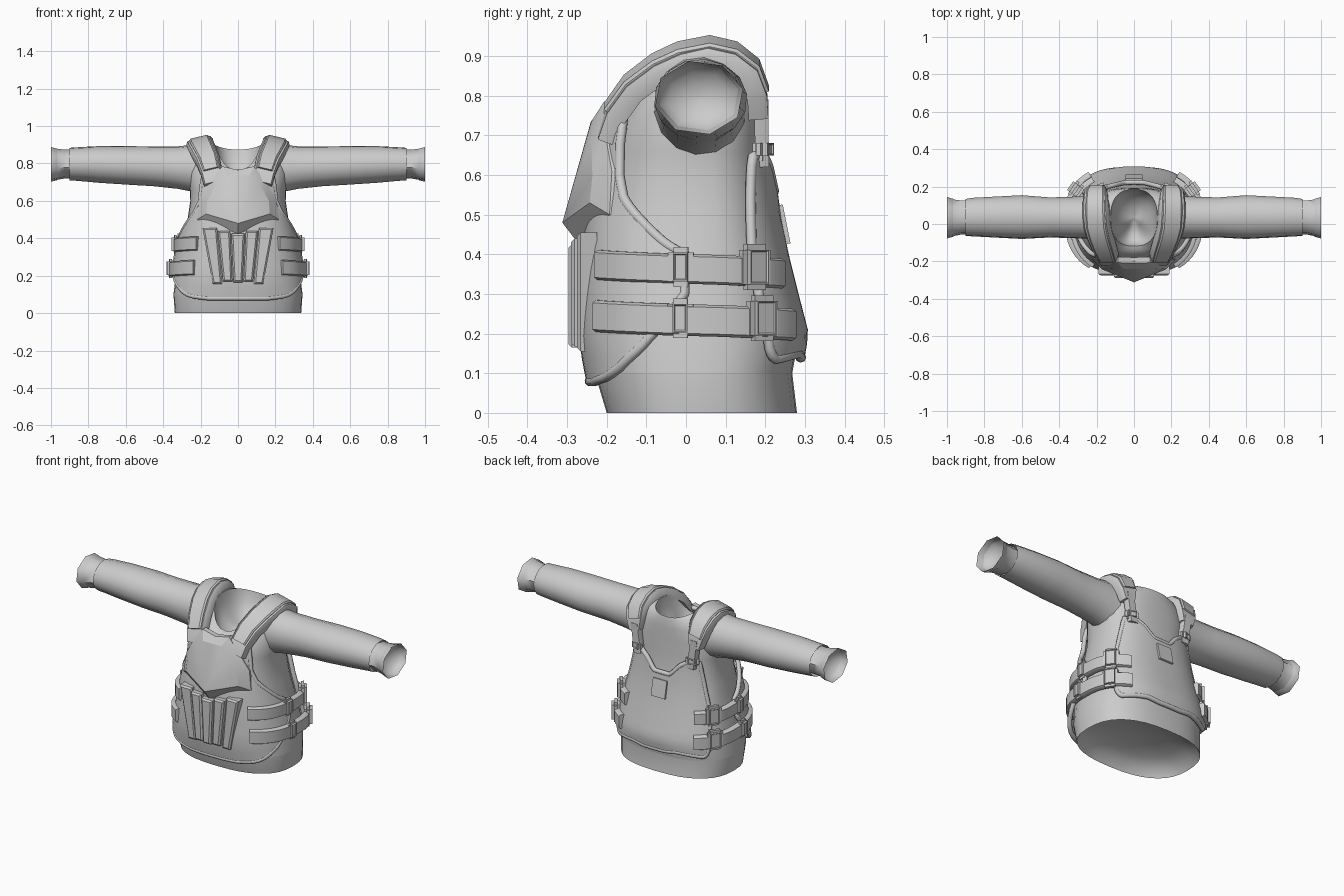
import bpy, bmesh, math
from mathutils import Vector, Matrix

cube = bpy.data.objects.get("Cube")
if cube:
    bpy.data.objects.remove(cube)

grey = bpy.data.materials.new("cloth grey")
grey.use_nodes = True
grey.diffuse_color = (0.6, 0.6, 0.6, 1)
grey.node_tree.nodes["Principled BSDF"].inputs["Base Color"].default_value = (0.6, 0.6, 0.6, 1)


def finish(name, bm, angle=40):
    bmesh.ops.recalc_face_normals(bm, faces=bm.faces)
    me = bpy.data.meshes.new(name)
    bm.to_mesh(me)
    bm.free()
    me.materials.append(grey)
    me.shade_smooth()
    me.set_sharp_from_angle(angle=math.radians(angle))
    ob = bpy.data.objects.new(name, me)
    bpy.context.collection.objects.link(ob)
    return ob


def loft(name, rings, closed=True, caps=False, angle=40):
    bm = bmesh.new()
    rows = [[bm.verts.new(p) for p in r] for r in rings]
    n = len(rows[0])
    for a, b in zip(rows, rows[1:]):
        for i in range(n if closed else n - 1):
            j = (i + 1) % n
            bm.faces.new((a[i], a[j], b[j], b[i]))
    if caps:
        bm.faces.new(rows[0])
        bm.faces.new(rows[-1])
    return finish(name, bm, angle)


def hollow(name, ring, depth):
    """Concave lining that closes an opening."""
    ring = [Vector(p) for p in ring]
    mid = sum(ring, Vector()) / len(ring)
    rows = [[mid + (p - mid) * math.cos(t) + Vector(depth) * math.sin(t) for p in ring]
            for t in (0, .4, .8, 1.2, 1.5)]
    bm = bmesh.new()
    rows = [[bm.verts.new(p) for p in r] for r in rows]
    for a, b in zip(rows, rows[1:]):
        for i in range(len(a)):
            bm.faces.new((a[i - 1], a[i], b[i], b[i - 1]))
    bm.faces.new(rows[-1])
    finish(name, bm, 60)


def lerp(table, t):
    """Interpolate rows whose first entry is the key."""
    if t <= table[0][0]:
        return table[0][1:]
    for a, b in zip(table, table[1:]):
        if t <= b[0]:
            k = (t - a[0]) / (b[0] - a[0])
            return [p + (q - p) * k for p, q in zip(a[1:], b[1:])]
    return table[-1][1:]


# Body cross-sections: height, half width, front y, back y
BODY = [(0, .338, -.2, .28), (.1, .345, -.23, .268), (.2, .333, -.243, .286),
        (.3, .313, -.24, .26), (.4, .293, -.235, .235), (.5, .27, -.225, .215),
        (.6, .255, -.205, .202), (.7, .26, -.19, .194), (.8, .25, -.16, .187)]
MID = .03


def oval(u, a, yf, yb, off=0):
    s, c = math.sin(math.radians(u)), math.cos(math.radians(u))
    d = (MID - yf if c > 0 else yb - MID) + off
    x = math.copysign(abs(s) ** .8, s) * (a + off)
    return x, MID - math.copysign(abs(c) ** .8, c) * d


def skin(u, z, off=0):
    x, y = oval(u, *lerp(BODY, z), off)
    return Vector((x, y, z))


# Shirt body with lined hem and neck
turn = [i * 10 for i in range(36)]
rings = [[skin(u, z) for u in turn] for z in (0, .1, .101, .2, .3, .4, .5, .6, .66)]
TOP = [(.27, -.178, .194, .72, .76, .75), (.235, -.158, .192, .745, .855, .81),
       (.18, -.14, .19, .76, .9, .85), (.125, -.118, .185, .765, .9, .875)]
for a, yf, yb, zf, zs, zb in TOP:
    ring = []
    for u in turn:
        c = math.cos(math.radians(u))
        x, y = oval(u, a, yf, yb)
        ring.append((x, y, zs + ((zf if c > 0 else zb) - zs) * c * c))
    rings.append(ring)
loft("shirt_body", rings)
hollow("hem_lining", rings[0], (0, 0, .1))
hollow("neck_lining", rings[-1], (0, 0, -.15))

# Sleeves and cuffs: x, centre z, half height, centre y, half depth
SLEEVE = [(.2, .772, .138, .035, .118), (.25, .775, .125, .035, .116), (.32, .778, .114, .035, .112),
          (.45, .785, .107, .035, .108), (.6, .79, .103, .037, .118), (.75, .795, .098, .037, .11),
          (.86, .797, .09, .037, .104), (.9, .797, .087, .035, .1)]
CUFF = [(.89, .797, .08, .035, .094), (.92, .797, .079, .035, .093),
        (.96, .796, .084, .033, .1), (1, .795, .095, .033, .114)]


def tube(table, n, s):
    return [[(s * x, yc + ry * math.cos(t), zc + rz * math.sin(t))
             for t in [math.tau * (i + .3) / n for i in range(n)]] for x, zc, rz, yc, ry in table]


for side, s in (("left", 1), ("right", -1)):
    loft(side + "_sleeve", tube(SLEEVE, 14, s))
    cuff = tube(CUFF, 8, s)
    loft(side + "_cuff", cuff, angle=50)
    hollow(side + "_cuff_lining", cuff[-1], (-.08 * s, 0, 0))


# Vest panels: half outline by angle, low edge, high edge
def panel(name, table, off, start):
    lim = table[-1][0]
    cols, edge_lo, edge_hi = [], [], []

    def column(u, out):
        lo, hi = lerp(table, abs(u))
        return [skin(u + start, lo + (hi - lo) * k / 12, out) for k in range(13)]

    for i in range(-26, 27):
        u = lim * i / 26
        cols.append(column(u, off))
        rim = column(u, off - .009)
        edge_lo.append(rim[0])
        edge_hi.append(rim[-1])
    loft(name, cols, closed=False)
    # Rolled edge around the panel
    path = edge_lo + column(lim, off - .009)[1:-1] + edge_hi[::-1] + column(-lim, off - .009)[-2:0:-1]
    cu = bpy.data.curves.new(name + "_rolled_edge", "CURVE")
    cu.dimensions = "3D"
    cu.bevel_depth = .013
    cu.bevel_resolution = 2
    sp = cu.splines.new("POLY")
    sp.points.add(len(path) - 1)
    for p, q in zip(sp.points, path):
        p.co = (*q, 1)
    sp.use_cyclic_u = True
    sp.use_smooth = True
    cu.materials.append(grey)
    bpy.context.collection.objects.link(bpy.data.objects.new(name + "_rolled_edge", cu))


panel("front_vest_panel", [(0, .08, .755), (20, .08, .765), (36, .09, .765), (43, .1, .6),
                           (50, .115, .54), (65, .165, .48), (78, .23, .425), (86, .3, .4)], .028, 0)
panel("back_vest_panel", [(0, .14, .56), (7, .14, .56), (18, .15, .62), (30, .145, .655),
                          (46, .135, .645), (51, .155, .56), (56, .22, .42)], .024, 180)


# Ribbon swept along a path: x, y, z, width; outer face follows the path
def ribbon(name, pts, axis, thick, flip=1):
    rings = []
    for i, (*p, w) in enumerate(pts):
        a, b = pts[max(i - 1, 0)], pts[min(i + 1, len(pts) - 1)]
        tan = (Vector(b[:3]) - Vector(a[:3])).normalized()
        out = tan.cross(axis).normalized() * flip
        rings.append([Vector(p) + axis * w * f - out * thick * g for f, g in
                      ((-.5, 1), (-.5, .35), (-.42, 0), (.42, 0), (.5, .35), (.5, 1))])
    loft(name, rings, caps=True, angle=35)


# Raised plate with a sunken centre
def buckle(name, pos, out, w, h, t, sink):
    bm = bmesh.new()
    bmesh.ops.create_cube(bm, size=1, matrix=Matrix.Diagonal((w, h, t, 1)))
    bmesh.ops.bevel(bm, geom=bm.edges[:], offset=.014, segments=2, affect="EDGES", clamp_overlap=True)
    top = max(bm.faces, key=lambda f: f.calc_center_median().z)
    bmesh.ops.inset_region(bm, faces=[top], thickness=.004)
    bmesh.ops.inset_region(bm, faces=[top], thickness=.004, depth=-sink)
    x = Vector((0, 0, 1)).cross(out).normalized()
    rot = Matrix((x, out.cross(x), out)).transposed().to_4x4()
    bm.transform(Matrix.Translation(pos) @ rot)
    finish(name, bm, 45)


STRAP = [(.135, -.222, .7, .1), (.145, -.2, .765, .115), (.165, -.15, .835, .13), (.19, -.08, .888, .14),
         (.205, -.015, .918, .145), (.21, .055, .934, .145), (.21, .125, .918, .14), (.208, .18, .875, .13),
         (.2, .204, .81, .11), (.195, .208, .75, .075)]
for side, s in (("left", 1), ("right", -1)):
    # Shoulder strap, pad and rear fastening
    axis = Vector((1, 0, -.24 * s)).normalized()
    pts = [(s * x, y, z, w) for x, y, z, w in STRAP]
    ribbon(side + "_shoulder_strap", pts, axis, .05, -1)
    pad = [(x, y - .007 if y < 0 else y + .005, z + .009, w * .72) for x, y, z, w in pts[1:9]]
    ribbon(side + "_shoulder_pad", pad, axis, .02, -1)
    ribbon(side + "_rear_webbing", [(s * .195, .208, .79, .05), (s * .185, .208, .72, .05),
                                   (s * .17, .21, .62, .055)], Vector((1, 0, 0)), .035, -1)
    buckle(side + "_rear_buckle", Vector((s * .18, .195, .665)), Vector((s * .35, 1, 0)).normalized(),
           .075, .06, .04, .004)

    # Side belts with two buckles each
    for label, z, h in (("upper", .372, .075), ("lower", .243, .08)):
        pts = [(*skin(s * u, z - .0002 * (u - 42), .044), h) for u in range(36, 145, 6)]
        ribbon(f"{side}_{label}_belt", pts, Vector((0, 0, 1)), .03, s)
        for part, u, w, hh, t in (("slider", 85, .065, .1, .04), ("buckle", 120, .085, .115, .045)):
            pos = skin(s * u, z - .004, .037)
            out = (skin(s * (u + 3), z) - skin(s * (u - 3), z)).cross(Vector((0, 0, s))).normalized()
            buckle(f"{side}_{label}_{part}", pos, out, w, hh, t, .004)


# Faceted chest plate: skirt, rim and raised middle
bm = bmesh.new()
rim = [(0, -.208, .765), (.085, -.207, .785), (.14, -.207, .72), (.205, -.187, .61), (.22, -.193, .5), (0, -.27, .425)]
inner = [(0, -.24, .735), (.06, -.239, .735), (.115, -.24, .69), (.165, -.236, .6), (.17, -.243, .53), (0, -.312, .48)]
skirt = [(x, y + .03, z) for x, y, z in rim]
for s in (1, -1):
    k, o, n = ([bm.verts.new((s * x, y, z)) for x, y, z in row] for row in (skirt, rim, inner))
    for i in range(5):
        bm.faces.new((k[i], k[i + 1], o[i + 1], o[i]))
        bm.faces.new((o[i], o[i + 1], n[i + 1], n[i]))
    for i in range(4):
        bm.faces.new((n[5], n[i], n[i + 1]))
bmesh.ops.remove_doubles(bm, verts=bm.verts, dist=.0005)
finish("chest_plate", bm, 20)


# Abdomen ribs: top and bottom x limits, heights, depth
def rib(name, x0, x1, x2, x3, z0, z1, y):
    bm = bmesh.new()
    quad = [(x0, z1), (x1, z1), (x3, z0), (x2, z0)]
    back = [bm.verts.new((x, y + .05, z)) for x, z in quad]
    front = [bm.verts.new((x, y, z)) for x, z in quad]
    for i in range(4):
        bm.faces.new((back[i], back[(i + 1) % 4], front[(i + 1) % 4], front[i]))
    bm.faces.new(front)
    bmesh.ops.recalc_face_normals(bm, faces=bm.faces)
    edges = [e for e in bm.edges if all(v in front for v in e.verts)]
    bmesh.ops.bevel(bm, geom=edges, offset=.009, segments=1, affect="EDGES")
    finish(name, bm, 25)


rib("centre_rib", -.036, .036, -.024, .024, .165, .425, -.297)
for side, s in (("left", 1), ("right", -1)):
    rib(side + "_inner_rib", s * .042, s * .108, s * .03, s * .08, .168, .44, -.29)
    rib(side + "_outer_rib", s * .112, s * .19, s * .085, s * .135, .155, .455, -.275)

# Rear patch
bm = bmesh.new()
bmesh.ops.create_cube(bm, size=1, matrix=Matrix.Translation((0, .244, .475)) @
                      Matrix.Rotation(.2, 4, "X") @ Matrix.Diagonal((.09, .02, .1, 1)))
finish("rear_patch", bm)
